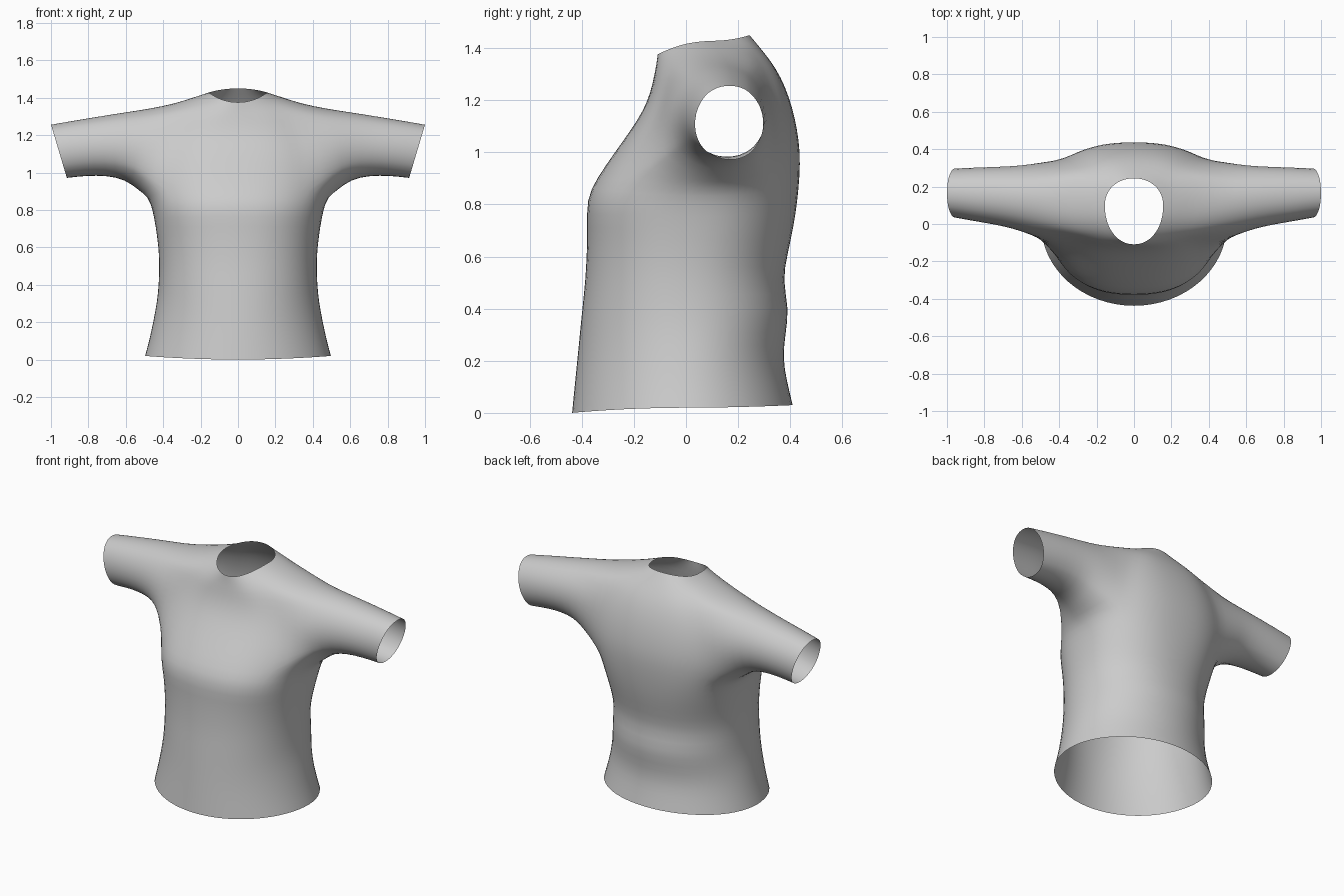
import bpy, bmesh
from math import sin, cos, pi, atan2, copysign

N = 32          # vertices around the torso
HALF = 4        # half-width of each armhole in columns
# torso rings: half width, front y, back y, widest y, front z, side z, back z, roundness
RINGS = [
    (0.500, -0.44, 0.412, 0.00, 0.00, 0.02, 0.03, 2.0),
    (0.475, -0.43, 0.390, 0.00, 0.10, 0.11, 0.12, 2.0),
    (0.454, -0.42, 0.373, 0.00, 0.20, 0.21, 0.21, 2.0),
    (0.435, -0.41, 0.385, 0.00, 0.30, 0.31, 0.31, 2.05),
    (0.426, -0.40, 0.398, 0.00, 0.40, 0.40, 0.40, 2.1),
    (0.422, -0.388, 0.372, 0.00, 0.51, 0.51, 0.51, 2.15),
    (0.428, -0.383, 0.392, 0.01, 0.61, 0.61, 0.61, 2.2),
    (0.442, -0.38, 0.416, 0.03, 0.71, 0.71, 0.72, 2.3),
    (0.458, -0.385, 0.430, 0.05, 0.82, 0.80, 0.82, 2.4),
    (0.480, -0.345, 0.438, 0.08, 0.90, 0.87, 0.91, 2.4),   # armhole bottom
    (0.490, -0.275, 0.440, 0.10, 1.00, 0.97, 1.00, 2.4),
    (0.480, -0.210, 0.428, 0.11, 1.09, 1.07, 1.09, 2.4),
    (0.450, -0.165, 0.410, 0.12, 1.16, 1.18, 1.17, 2.4),
    (0.400, -0.137, 0.383, 0.12, 1.23, 1.28, 1.25, 2.4),
    (0.335, -0.124, 0.345, 0.12, 1.29, 1.37, 1.325, 2.4),  # armhole top
    (0.240, -0.115, 0.295, 0.11, 1.335, 1.402, 1.39, 2.2),
    (0.157, -0.110, 0.245, 0.10, 1.375, 1.428, 1.45, 2.1),
]
LOW, TOP = 9, 14
# sleeve rings: x, front y, back y, bottom z, top z, outward lean of the top
SLEEVE = [
    (0.500, -0.085, 0.335, 0.895, 1.343, -0.03),
    (0.600, -0.040, 0.318, 0.962, 1.325, 0.0),
    (0.720, -0.010, 0.310, 0.980, 1.302, 0.015),
    (0.840, 0.010, 0.306, 0.980, 1.280, 0.03),
    (0.957, 0.032, 0.300, 0.968, 1.257, 0.043),
]


def power(v, n):
    return copysign(abs(v) ** (2 / n), v)


bm = bmesh.new()

# torso rings
torso = []
for a, yf, yb, yc, zf, zs, zb, n in RINGS:
    ring = []
    for i in range(N):
        t = 2 * pi * i / N
        s = sin(t)
        depth, zend = (yb - yc, zb) if s > 0 else (yc - yf, zf)
        ring.append(bm.verts.new((a * power(cos(t), n), yc + depth * power(s, n),
                                  zs + (zend - zs) * s * s)))
    torso.append(ring)

# torso skin, leaving two armholes
for r in range(len(torso) - 1):
    for i in range(N):
        side = (i + HALF) % (N // 2)
        if LOW <= r < TOP and side < 2 * HALF:
            continue
        j = (i + 1) % N
        bm.faces.new((torso[r][i], torso[r][j], torso[r + 1][j], torso[r + 1][i]))

# sleeves grown out of the armholes
for sgn, mid in ((1, 0), (-1, N // 2)):
    d = [(mid + sgn * k) % N for k in range(-HALF, HALF + 1)]
    loop = [torso[LOW][i] for i in d]
    loop += [torso[r][d[-1]] for r in range(LOW + 1, TOP)]
    loop += [torso[TOP][i] for i in reversed(d)]
    loop += [torso[r][d[0]] for r in range(TOP - 1, LOW, -1)]
    angles = [atan2((v.co.z - 1.11) / 0.25, (v.co.y - 0.12) / 0.24) for v in loop]
    prev = loop
    for x, y0, y1, z0, z1, lean in SLEEVE:
        ring = [bm.verts.new((sgn * (x + lean * sin(t)),
                              (y0 + y1) / 2 + (y1 - y0) / 2 * cos(t),
                              (z0 + z1) / 2 + (z1 - z0) / 2 * sin(t))) for t in angles]
        for k in range(len(ring)):
            m = (k + 1) % len(ring)
            bm.faces.new((prev[k], prev[m], ring[m], ring[k]))
        prev = ring

# relax the armhole seams
seam = [v for v in bm.verts if 0.2 < abs(v.co.x) < 0.62 and 0.85 < v.co.z < 1.4
        and not v.is_boundary]
bmesh.ops.smooth_vert(bm, verts=seam, factor=0.3, use_axis_x=True, use_axis_y=True, use_axis_z=True)
bmesh.ops.recalc_face_normals(bm, faces=bm.faces)

mesh = bpy.data.meshes.new("shirt")
bm.to_mesh(mesh)
bm.free()
shirt = bpy.data.objects.new("shirt", mesh)
bpy.context.collection.objects.link(shirt)
mesh.polygons.foreach_set("use_smooth", [True] * len(mesh.polygons))
sub = shirt.modifiers.new("smooth_cloth", 'SUBSURF')
sub.levels = sub.render_levels = 1
